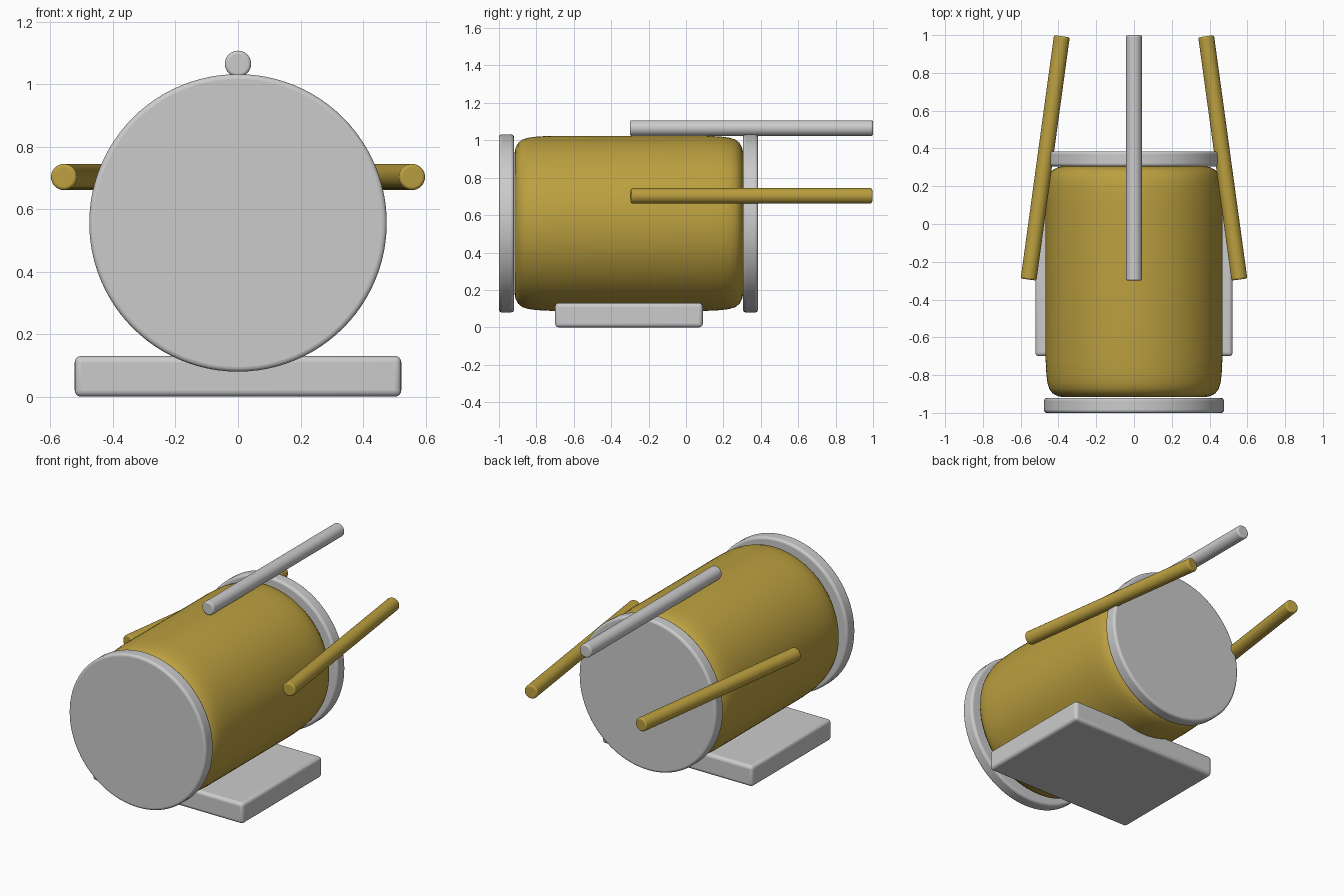
import bpy, bmesh, math
from mathutils import Matrix

if "Cube" in bpy.data.objects:
    bpy.data.objects.remove(bpy.data.objects["Cube"])

AXIS_Z = 0.556

gold = bpy.data.materials.new("gold")
gold.diffuse_color = (0.50, 0.35, 0.05, 1)
gold.use_nodes = True
gold.node_tree.nodes["Principled BSDF"].inputs["Base Color"].default_value = gold.diffuse_color


def finish(obj, bevel=0.0, mat=None):
    if mat:
        obj.data.materials.append(mat)
    if bevel:
        mod = obj.modifiers.new("bevel", "BEVEL")
        mod.width = bevel
        mod.segments = 4
        mod.limit_method = "ANGLE"
        mod.angle_limit = math.radians(40)
    bpy.ops.object.select_all(action="DESELECT")
    obj.select_set(True)
    bpy.context.view_layer.objects.active = obj
    bpy.ops.object.shade_smooth_by_angle(angle=math.radians(40))
    return obj


def from_bmesh(name, bm):
    bmesh.ops.recalc_face_normals(bm, faces=bm.faces)
    mesh = bpy.data.meshes.new(name)
    bm.to_mesh(mesh)
    bm.free()
    obj = bpy.data.objects.new(name, mesh)
    bpy.context.collection.objects.link(obj)
    return obj


def cylinder(name, loc, radius, length, bevel, sides, yaw=0.0, mat=None):
    """Capped cylinder lying along y, optionally turned about z."""
    bm = bmesh.new()
    bmesh.ops.create_cone(bm, cap_ends=True, segments=sides, radius1=radius,
                          radius2=radius, depth=length,
                          matrix=Matrix.Rotation(math.pi / 2, 4, "X"))
    obj = from_bmesh(name, bm)
    obj.location = loc
    obj.rotation_euler.z = yaw
    return finish(obj, bevel, mat)


# Drum body: softly rounded profile revolved around the y axis
half = [(0.0, 0.375), (0.006, 0.405), (0.02, 0.43), (0.042, 0.448),
        (0.075, 0.458), (0.12, 0.464), (0.2, 0.468)]
y0, y1 = -0.917, 0.306
profile = [(y0 + d, r) for d, r in half] + [(y1 - d, r) for d, r in reversed(half)]
bm = bmesh.new()
rings = []
N = 96
for y, r in profile:
    rings.append([bm.verts.new((r * math.cos(2 * math.pi * i / N), y,
                                AXIS_Z + r * math.sin(2 * math.pi * i / N)))
                  for i in range(N)])
for a, b in zip(rings, rings[1:]):
    for i in range(N):
        j = (i + 1) % N
        bm.faces.new((a[i], a[j], b[j], b[i]))
bm.faces.new(rings[0])
bm.faces.new(rings[-1])
finish(from_bmesh("drum_body", bm), mat=gold)

# End discs
cylinder("front_disc", (0, -0.96, AXIS_Z), 0.476, 0.08, 0.015, 96)
cylinder("back_disc", (0, 0.345, AXIS_Z), 0.476, 0.08, 0.015, 96)

# Rods: one on top, two angled inwards at the sides
cylinder("top_rod", (0, 0.35, 1.065), 0.042, 1.3, 0.01, 32)
for side, name in ((1, "right_rod"), (-1, "left_rod")):
    cylinder(name, (side * 0.47, 0.35, 0.703), 0.042, 1.3, 0.01, 32,
             yaw=side * 0.136, mat=gold)

# Base plate
bm = bmesh.new()
bmesh.ops.create_cube(bm, size=1, matrix=Matrix.Translation((0, -0.305, 0.065))
                      @ Matrix.Diagonal((1.045, 0.79, 0.13, 1)))
finish(from_bmesh("base_plate", bm), 0.02)
